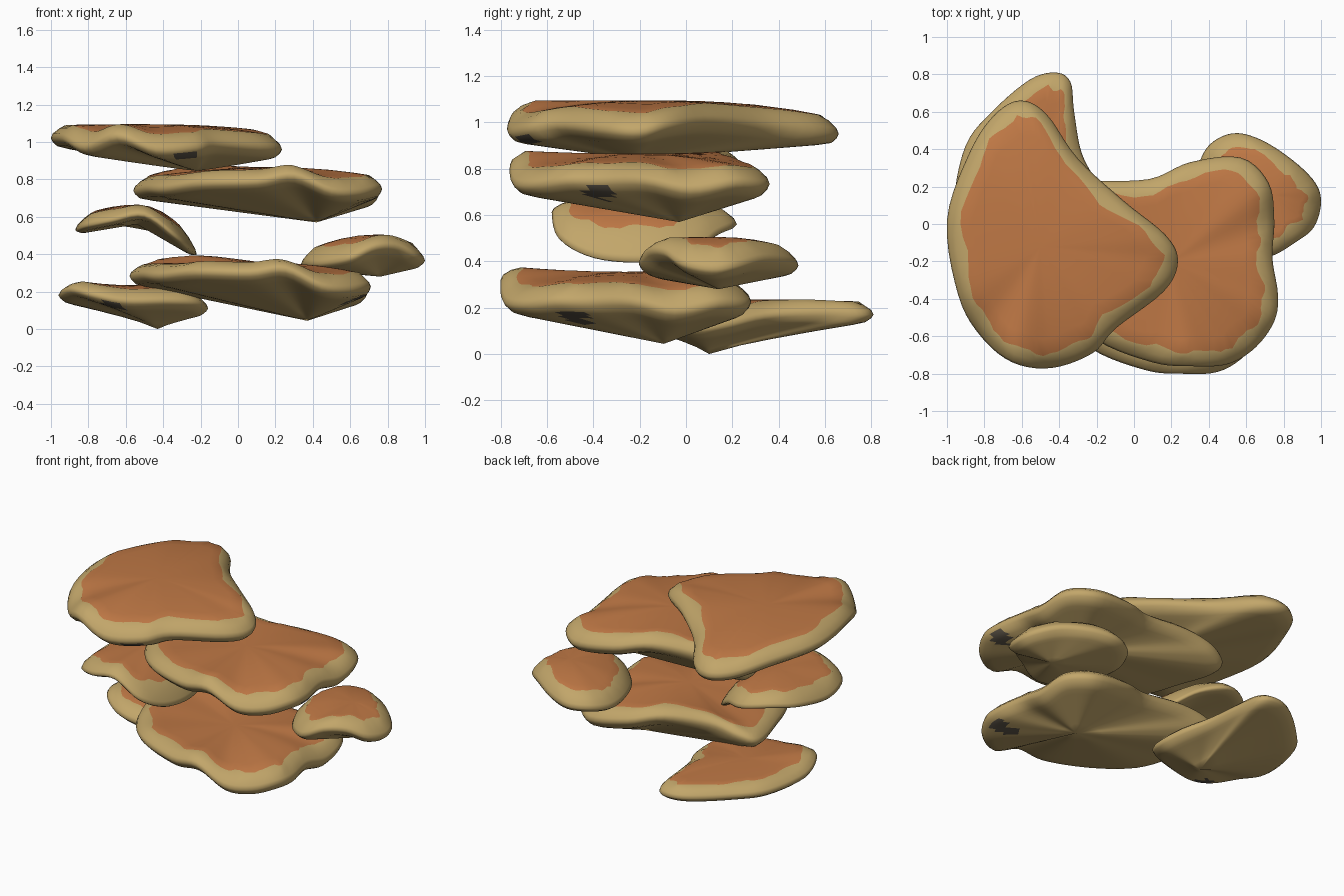
import bpy, bmesh, math, random
from mathutils import Vector

if "Cube" in bpy.data.objects:
    bpy.data.objects.remove(bpy.data.objects["Cube"])

random.seed(4)


def material(name, srgb):
    m = bpy.data.materials.new(name)
    lin = [((c / 255 + 0.055) / 1.055) ** 2.4 for c in srgb]
    m.diffuse_color = (*lin, 1)
    m.use_nodes = True
    m.node_tree.nodes["Principled BSDF"].inputs["Base Color"].default_value = m.diffuse_color
    return m


MATS = [material("orange_cap", (191, 120, 69)),
        material("tan_rim", (194, 166, 106)),
        material("dark_spot", (88, 80, 68))]


def smooth_loop(points, sub=5):
    """Closed Catmull-Rom curve through the rim points."""
    out, n = [], len(points)
    for i in range(n):
        a, b, c, d = (Vector(points[(i + k) % n]) for k in (-1, 0, 1, 2))
        for j in range(sub):
            t = j / sub
            out.append(0.5 * (2 * b + (c - a) * t + (2 * a - 5 * b + 4 * c - d) * t * t
                              + (3 * b - a - 3 * c + d) * t ** 3))
    return out


def shelf(name, rim, top, bottom, up=0.055, down=0.04, belly=1.0, crown=2.0, spot=None):
    """Fungus plate: wavy rim, tapered lip, cap rising to top, belly falling to bottom."""
    rim = smooth_loop(rim)
    n = len(rim)
    top, bottom = Vector(top), Vector(bottom)
    phase = random.uniform(0, 6)
    wob = [random.uniform(-.008, .008) + .012 * math.sin(i * 0.9 + phase) for i in range(n)]
    bm = bmesh.new()

    def ring(centre, dist, frac, lift, height, power, wobble=0.0):
        """Rim pulled inward by dist, then scaled by frac; lift 0..1 blends lip to full height."""
        vs = []
        for i, p in enumerate(rim):
            r = max((p - centre).xy.length, 0.12)
            s = (1 - (dist + wobble * wob[i]) / r) * frac
            xy = centre.xy + (p - centre).xy * s
            z = centre.z + (p.z + height - centre.z) * s ** power - (1 - lift) * height
            vs.append(bm.verts.new((xy.x, xy.y, z)))
        return vs

    edge = [bm.verts.new(p) for p in rim]
    upper = [ring(top, d, 1, k, up, crown, w)
             for d, k, w in ((.01, .35, 0), (.045, .75, 0), (.085, 1, 1))]
    upper += [ring(top, .085, f, 1, up, crown, 1) for f in (.85, .6, .3)]
    lower = [ring(bottom, d, 1, k, -down, belly) for d, k in ((.01, .45), (.035, .9))]
    lower += [ring(bottom, .035, f, 1, -down, belly) for f in (.92, .82, .65, .4, .2)]

    def skin(rings, centre, cap_from):
        for k, (a, b) in enumerate(zip(rings, rings[1:])):
            for i in range(n):
                j = (i + 1) % n
                f = bm.faces.new((a[i], a[j], b[j], b[i]))
                f.material_index = 0 if k >= cap_from else 1
        c = bm.verts.new(centre)
        for i in range(n):
            f = bm.faces.new((rings[-1][i], rings[-1][(i + 1) % n], c))
            f.material_index = 0 if cap_from < 50 else 1

    skin([edge] + upper, top, 3)
    skin([edge] + lower, bottom, 99)
    # dark blemish on the underside near the rim
    if spot:
        low = {v for r in lower for v in r}
        for f in bm.faces:
            if all(v in low for v in f.verts):
                if (f.calc_center_median().xy - Vector(spot)).length < 0.065:
                    f.material_index = 2
    bmesh.ops.recalc_face_normals(bm, faces=bm.faces)
    for f in bm.faces:
        f.smooth = True
    me = bpy.data.meshes.new(name)
    bm.to_mesh(me)
    bm.free()
    for m in MATS:
        me.materials.append(m)
    ob = bpy.data.objects.new(name, me)
    bpy.context.collection.objects.link(ob)
    return ob


# topmost large plate
shelf("top_shelf",
      [(-.61, .66, .95), (-.47, .59, .96), (-.30, .35, .99), (-.05, .12, 1.01), (.17, -.06, .99),
       (.235, -.2, .96), (.16, -.36, .97), (-.1, -.56, .99), (-.22, -.69, .97), (-.44, -.77, .96),
       (-.65, -.74, 1.03), (-.82, -.60, .97), (-.94, -.38, 1.02), (-1, .02, 1.02),
       (-.88, .38, 1.0), (-.75, .58, .96)],
      (-.5, -.12, 1.095), (-.22, -.22, .845), up=.065, belly=1.1, crown=2.4, spot=(-.27, -.70))

# two large plates of the same shape, one above the other
big = [(-.56, .13, .74), (-.5, -.15, .75), (-.4, -.4, .75), (-.2, -.62, .78), (.1, -.74, .79),
       (.3, -.76, .82), (.5, -.75, .74), (.65, -.66, .73), (.75, -.52, .75), (.77, -.38, .75),
       (.74, -.18, .75), (.75, .02, .71), (.72, .22, .74), (.57, .355, .73), (.3, .33, .76),
       (.08, .24, .80), (-.25, .23, .82), (-.46, .22, .78)]
shelf("upper_shelf", big, (.2, -.2, .865), (.42, -.03, .57), up=.06, spot=(.71, -.38))


def lowered(p):
    return (.97 * p[0] - .037, .965 * p[1] - .067, p[2] - .485 - .05 * p[0])


shelf("lower_shelf", [lowered(p) for p in big], lowered((.2, -.2, .85)),
      lowered((.42, -.03, .55)), up=.06, spot=(.625, -.48))

# small drooping plate in the middle left
shelf("middle_left_shelf",
      [(-.87, -.25, .53), (-.82, -.46, .55), (-.68, -.56, .58), (-.5, -.58, .61), (-.34, -.55, .5),
       (-.25, -.4, .42), (-.22, -.18, .40), (-.27, .02, .43), (-.4, .14, .52), (-.55, .22, .56),
       (-.72, .15, .58), (-.83, 0, .56)],
      (-.54, -.18, .665), (-.54, -.18, .56), up=.05, down=.025)

# small plate on the right
shelf("right_shelf",
      [(.34, .28, .35), (.4, .42, .37), (.53, .485, .38), (.68, .45, .40), (.85, .34, .41),
       (.97, .22, .38), (1, .11, .365), (.96, -.02, .39), (.86, -.10, .44), (.74, -.17, .44),
       (.6, -.2, .38), (.45, -.08, .35), (.36, .1, .35)],
      (.74, .15, .505), (.76, .14, .28), up=.055, down=.03)

# lowest plate at the back left
shelf("bottom_shelf",
      [(-.42, .81, .17), (-.34, .76, .17), (-.32, .6, .18), (-.28, .38, .17), (-.19, .2, .13),
       (-.16, .05, .11), (-.22, -.09, .14), (-.38, -.17, .15), (-.6, -.21, .15), (-.77, -.19, .18),
       (-.9, -.08, .21), (-.96, .12, .18), (-.9, .42, .17), (-.76, .6, .17), (-.56, .77, .17)],
      (-.58, .22, .235), (-.43, .1, 0), up=.055, down=.03, belly=.8, spot=(-.67, -.16))
